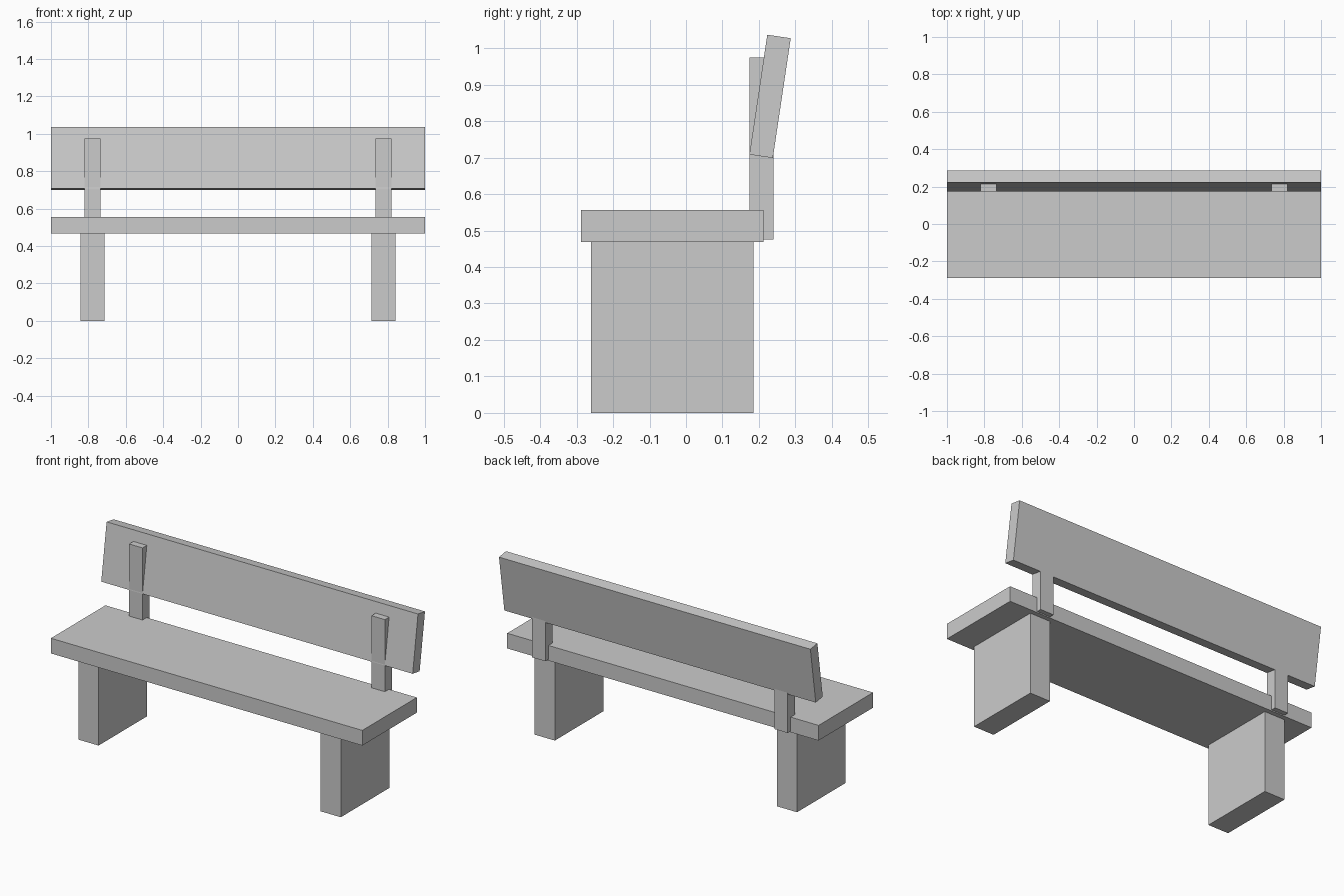
import bpy
from math import radians

if "Cube" in bpy.data.objects:
    bpy.data.objects.remove(bpy.data.objects["Cube"])


def box(name, centre, size, tilt=0.0):
    bpy.ops.mesh.primitive_cube_add(size=1, location=centre)
    ob = bpy.context.object
    ob.name = name
    ob.scale = size
    bpy.ops.object.transform_apply(location=False, rotation=False, scale=True)
    ob.rotation_euler.x = radians(tilt)
    return ob


# Seat plank
box("seat", (0, -0.038, 0.5125), (2, 0.5, 0.088))

# Backrest board, leaning backwards
box("backrest", (0, 0.2305, 0.868), (2, 0.065, 0.332), tilt=-8.5)

# Slab legs and backrest posts on both sides
for side, x in (("left", -0.778), ("right", 0.778)):
    box(f"{side}_leg", (x, -0.038, 0.2345), (0.13, 0.446, 0.469))
    box(f"{side}_backrest_post", (x, 0.207, 0.725), (0.086, 0.065, 0.5))
